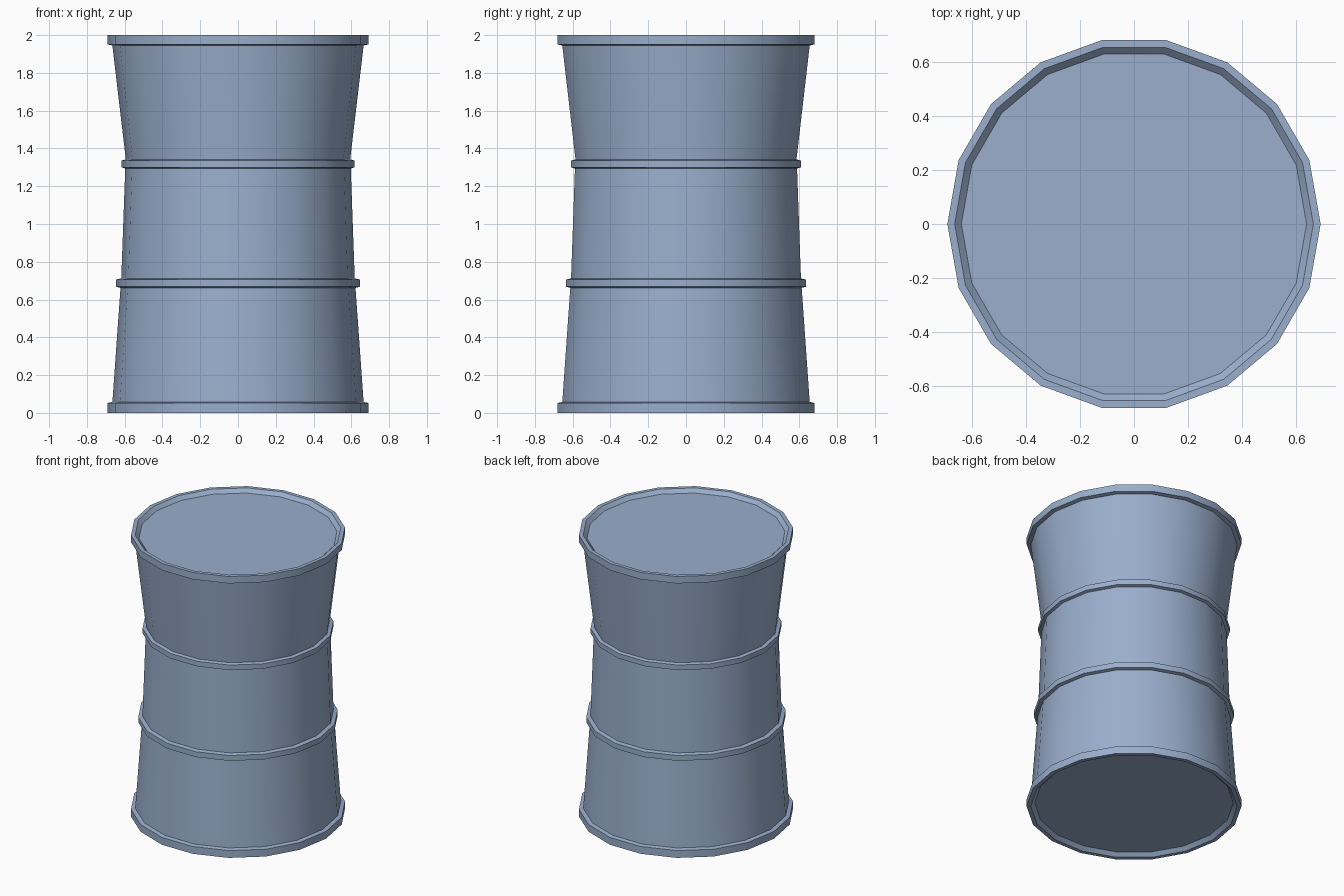
import bpy, bmesh
from math import cos, sin, tau

if "Cube" in bpy.data.objects:
    bpy.data.objects.remove(bpy.data.objects["Cube"])

SIDES = 18

# Radius/height outline: lower lid, lower rim, waisted body with two hoops, upper rim, upper lid
profile = [
    (0.64, 0.025), (0.665, 0.0),
    (0.692, 0.0), (0.692, 0.052), (0.665, 0.058),
    (0.622, 0.662), (0.645, 0.668), (0.645, 0.706), (0.618, 0.712),
    (0.597, 1.294), (0.617, 1.300), (0.617, 1.336), (0.594, 1.342),
    (0.665, 1.945), (0.692, 1.951), (0.692, 2.0),
    (0.665, 2.0), (0.64, 1.975),
]


def lathe(name, outline):
    bm = bmesh.new()
    rings = [[bm.verts.new((r * cos(tau * i / SIDES), r * sin(tau * i / SIDES), z))
              for i in range(SIDES)] for r, z in outline]
    for low, high in zip(rings, rings[1:]):
        for i in range(SIDES):
            j = (i + 1) % SIDES
            bm.faces.new((low[i], low[j], high[j], high[i]))
    # Flat recessed lids
    bm.faces.new(rings[0][::-1])
    bm.faces.new(rings[-1])
    mesh = bpy.data.meshes.new(name)
    bm.to_mesh(mesh)
    bm.free()
    obj = bpy.data.objects.new(name, mesh)
    bpy.context.collection.objects.link(obj)
    return obj


# Blue-grey painted barrel
paint = bpy.data.materials.new("blue_paint")
paint.diffuse_color = (0.32, 0.425, 0.605, 1.0)
paint.use_nodes = True
paint.node_tree.nodes["Principled BSDF"].inputs["Base Color"].default_value = paint.diffuse_color
barrel = lathe("barrel", profile)
barrel.data.materials.append(paint)
bpy.context.view_layer.objects.active = barrel
barrel.select_set(True)
bpy.ops.object.shade_smooth_by_angle(angle=0.52)
